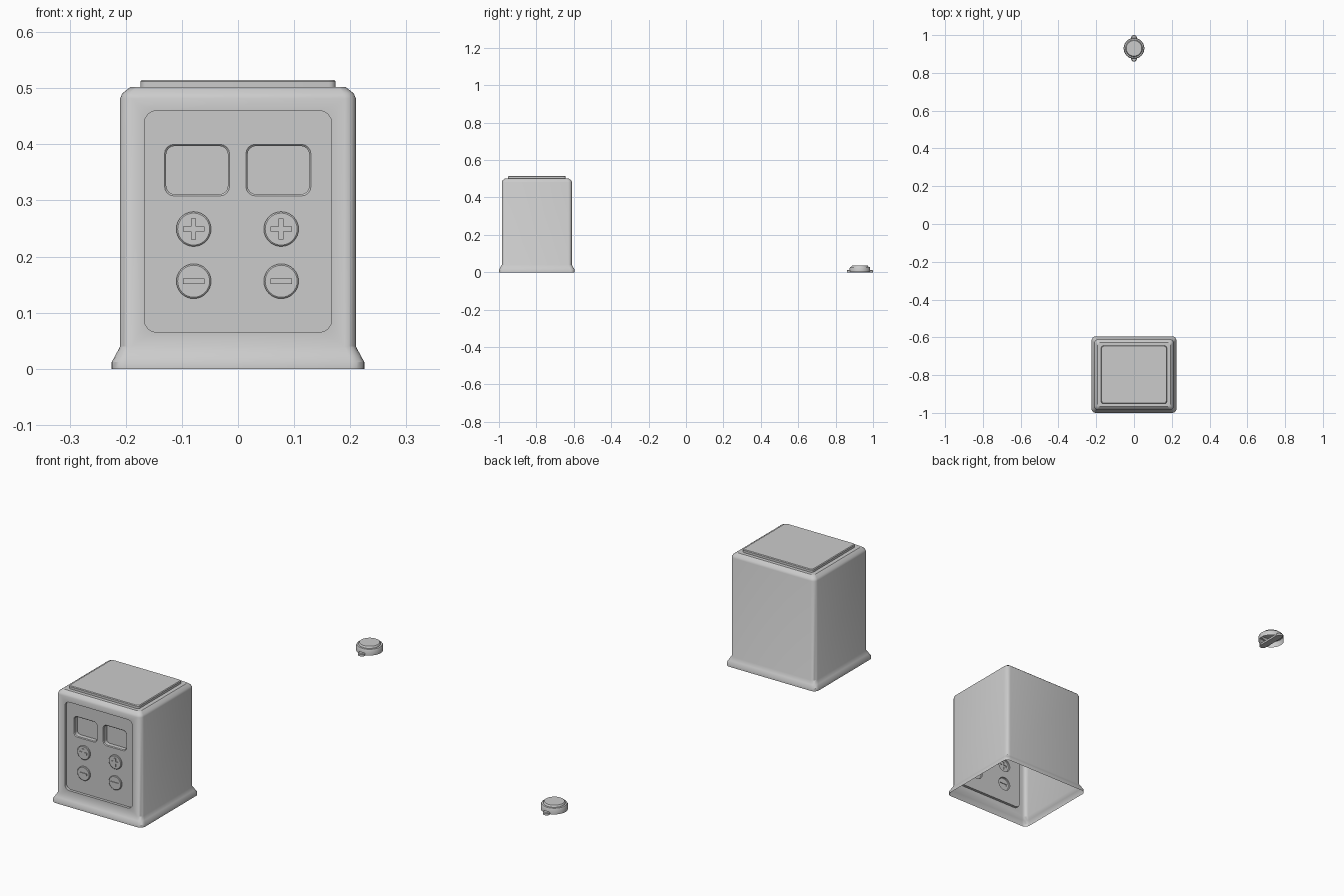
import bpy, bmesh, math

if "Cube" in bpy.data.objects:
    bpy.data.objects.remove(bpy.data.objects["Cube"])

CY = -0.7975      # depth centre of the box
FRONT = -0.985    # front wall
N = 4             # segments per rounded corner


def rrect(cx, cy, hx, hy, r, n=N):
    pts = []
    for k, (sx, sy) in enumerate(((1, 1), (-1, 1), (-1, -1), (1, -1))):
        for i in range(n + 1):
            a = math.pi / 2 * (k + i / n)
            pts.append((cx + sx * (hx - r) + r * math.cos(a),
                        cy + sy * (hy - r) + r * math.sin(a)))
    return pts


def circle(cx, cy, r, n=32):
    return [(cx + r * math.cos(2 * math.pi * i / n),
             cy + r * math.sin(2 * math.pi * i / n)) for i in range(n)]


def flat(bm, pts, z):
    return [bm.verts.new((x, y, z)) for x, y in pts]


def upright(bm, pts, y):
    return [bm.verts.new((x, y, z)) for x, z in pts]


def skin(bm, a, b, skip=None):
    n = len(a)
    for i in range(n):
        if i != skip:
            bm.faces.new((a[i], a[(i + 1) % n], b[(i + 1) % n], b[i]))


def fill(bm, *loops):
    edges = []
    for lp in loops:
        for i, v in enumerate(lp):
            w = lp[(i + 1) % len(lp)]
            edges.append(bm.edges.get((v, w)) or bm.edges.new((v, w)))
    bmesh.ops.triangle_fill(bm, use_beauty=True, edges=edges)


def finish(bm, name):
    bmesh.ops.recalc_face_normals(bm, faces=bm.faces[:])
    me = bpy.data.meshes.new(name)
    bm.to_mesh(me)
    bm.free()
    ob = bpy.data.objects.new(name, me)
    bpy.context.collection.objects.link(ob)
    bpy.ops.object.select_all(action='DESELECT')
    ob.select_set(True)
    bpy.context.view_layer.objects.active = ob
    bpy.ops.object.shade_smooth_by_angle(angle=math.radians(35))


# Housing: flared foot, straight walls, rounded shoulder, open underneath
bm = bmesh.new()
levels = [(0.225, 0.2025, 0.022, 0), (0.225, 0.2025, 0.022, 0.012),
          (0.218, 0.1955, 0.021, 0.025), (0.21, 0.1875, 0.02, 0.04),
          (0.21, 0.1875, 0.02, 0.482), (0.206, 0.1835, 0.018, 0.491),
          (0.192, 0.1695, 0.012, 0.502)]
rings = [flat(bm, rrect(0, CY, hx, hy, r), z) for hx, hy, r, z in levels]
gap = 3 * (N + 1) - 1
for i in range(len(rings) - 1):
    skin(bm, rings[i], rings[i + 1], gap if i == 3 else None)

# Raised lid plate
lid = [flat(bm, rrect(0, CY, hx, hy, 0.012), z)
       for hx, hy, z in ((0.174, 0.1535, 0.502), (0.174, 0.1535, 0.512), (0.171, 0.1505, 0.515))]
fill(bm, rings[-1], lid[0])
skin(bm, lid[0], lid[1])
skin(bm, lid[1], lid[2])
bm.faces.new(lid[2])

# Recessed control panel in the front wall
wall = [rings[3][gap], rings[3][gap + 1], rings[4][gap + 1], rings[4][gap]]
panel = rrect(0, 0.2625, 0.167, 0.1975, 0.022)
PY = FRONT + 0.012
p_out, p_in = upright(bm, panel, FRONT), upright(bm, panel, PY)
fill(bm, wall, p_out)
skin(bm, p_out, p_in)

# Two sunken display windows
holes = []
for cx in (-0.073, 0.072):
    a = upright(bm, rrect(cx, 0.354, 0.058, 0.046, 0.017), PY)
    b = upright(bm, rrect(cx, 0.354, 0.055, 0.043, 0.015), PY + 0.003)
    c = upright(bm, rrect(cx, 0.354, 0.055, 0.043, 0.015), PY + 0.022)
    skin(bm, a, b)
    skin(bm, b, c)
    bm.faces.new(c)
    holes.append(a)
buttons = [(cx, cz) for cx in (-0.079, 0.077) for cz in (0.249, 0.156)]
holes += [upright(bm, circle(cx, cz, 0.031), PY) for cx, cz in buttons]
fill(bm, p_in, *holes)
finish(bm, "housing")

# Round buttons with raised plus and minus marks
for cx, cz in buttons:
    plus = cz > 0.2
    bm = bmesh.new()
    a = upright(bm, circle(cx, cz, 0.031), PY)
    b = upright(bm, circle(cx, cz, 0.031), PY - 0.005)
    c = upright(bm, circle(cx, cz, 0.0285), PY - 0.007)
    L, w = 0.019, 0.0045
    if plus:
        mark = [(L, -w), (L, w), (w, w), (w, L), (-w, L), (-w, w),
                (-L, w), (-L, -w), (-w, -w), (-w, -L), (w, -L), (w, -w)]
    else:
        mark = [(L, -w), (L, w), (-L, w), (-L, -w)]
    mark = [(cx + x, cz + z) for x, z in mark]
    m0, m1 = upright(bm, mark, PY - 0.007), upright(bm, mark, PY - 0.010)
    skin(bm, a, b)
    skin(bm, b, c)
    fill(bm, c, m0)
    skin(bm, m0, m1)
    fill(bm, m1)
    finish(bm, "plus_button" if plus else "minus_button")

# Separate round push knob, hollow underneath
KY = 0.93
bm = bmesh.new()
prof = [(0.055, 0.002), (0.055, 0.023), (0.052, 0.028), (0.045, 0.029),
        (0.044, 0.034), (0.041, 0.037)]
kr = [flat(bm, circle(0, KY, r), z) for r, z in prof]
for a, b in zip(kr, kr[1:]):
    skin(bm, a, b)
bm.faces.new(kr[-1])
finish(bm, "push_knob")

# Cross bar under the knob whose rounded ends stick out as tabs
bm = bmesh.new()
bar = [flat(bm, rrect(0, KY, hx, hy, hx - 0.0005, 6), z)
       for hx, hy, z in ((0.015, 0.07, 0), (0.015, 0.07, 0.009), (0.012, 0.067, 0.012))]
bm.faces.new(bar[0])
skin(bm, bar[0], bar[1])
skin(bm, bar[1], bar[2])
bm.faces.new(bar[2])
finish(bm, "knob_tabs")
